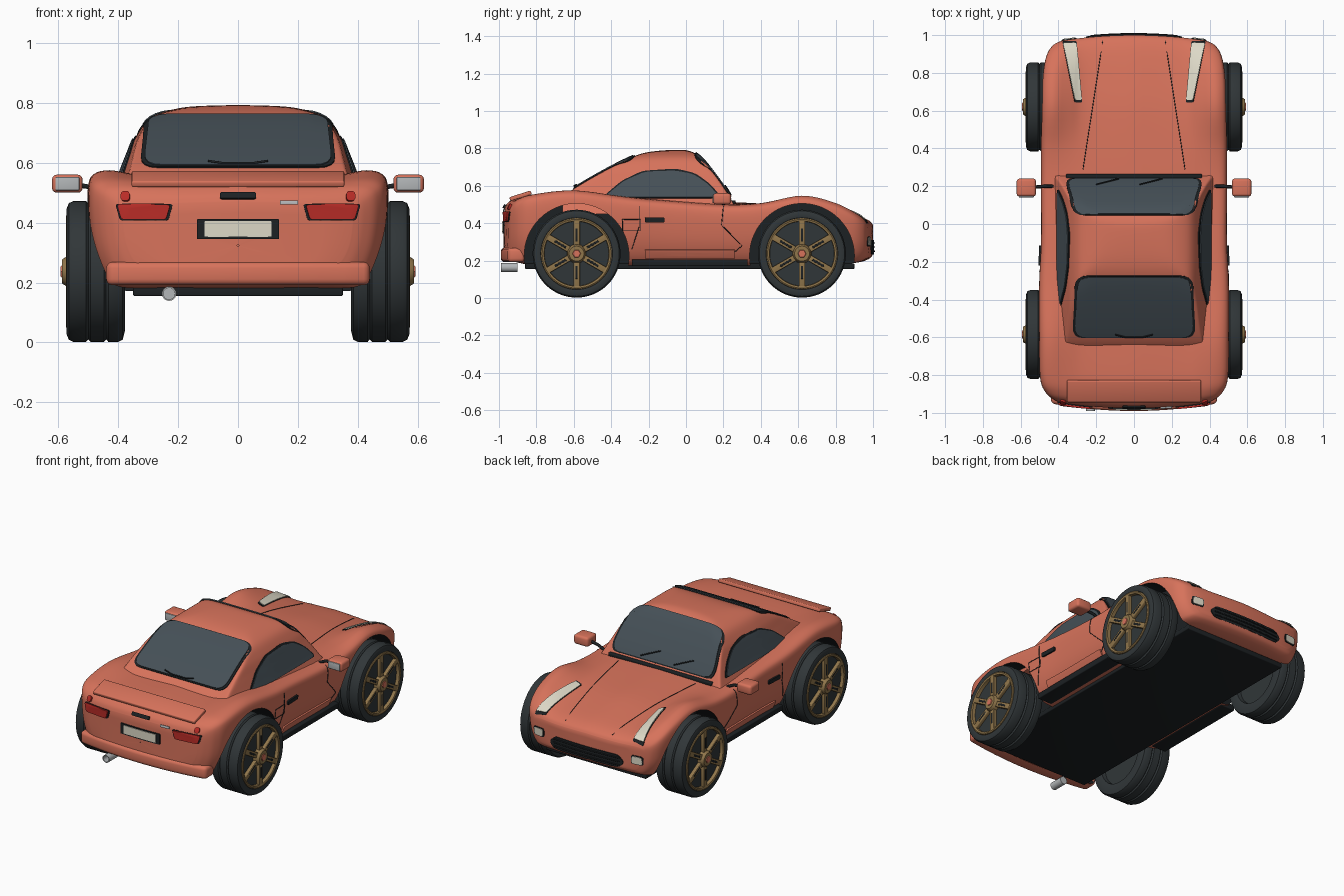
import bpy, bmesh, math
from mathutils import Vector, Matrix
from mathutils.bvhtree import BVHTree

if "Cube" in bpy.data.objects:
    bpy.data.objects.remove(bpy.data.objects["Cube"])


def material(name, r, g, b):
    m = bpy.data.materials.new(name)
    m.diffuse_color = (r, g, b, 1)
    m.use_nodes = True
    m.node_tree.nodes["Principled BSDF"].inputs["Base Color"].default_value = m.diffuse_color
    return m


PAINT = material("paint", .68, .17, .105)
GLASS = material("glass", .06, .08, .095)
BLACK = material("black", .012, .015, .017)
RUBBER = material("rubber", .03, .037, .04)
GOLD = material("gold", .28, .18, .07)
CREAM = material("cream", .72, .69, .57)
RED = material("red", .48, .025, .02)
SILVER = material("silver", .45, .47, .48)


def make(name, verts, faces, mat):
    me = bpy.data.meshes.new(name)
    me.from_pydata([tuple(v) for v in verts], [], faces)
    bm = bmesh.new()
    bm.from_mesh(me)
    bmesh.ops.remove_doubles(bm, verts=bm.verts, dist=1e-5)
    bmesh.ops.recalc_face_normals(bm, faces=bm.faces)
    bm.to_mesh(me)
    bm.free()
    me.materials.append(mat)
    ob = bpy.data.objects.new(name, me)
    bpy.context.collection.objects.link(ob)
    return ob


def spline(pts, n):
    """Catmull-Rom curve through points of any dimension"""
    p = [Vector(q) for q in [pts[0], *pts, pts[-1]]]
    out = []
    for i in range(1, len(p) - 2):
        a, b, c, d = p[i - 1:i + 3]
        for k in range(n):
            t = k / n
            out.append(.5 * (2 * b + (c - a) * t + (2 * a - 5 * b + 4 * c - d) * t * t
                             + (3 * b - a - 3 * c + d) * t ** 3))
    return out + [p[-1]]


def loft(name, sections, mat, bow=0):
    """sections: (y, half outline from bottom to top); returns object and ray tree"""
    rings = [(y, h + [Vector((-q.x, q.y)) for q in reversed(h)]) for y, h in sections]

    def caps(y, ring):
        mid = Vector((0, (ring[0].y + ring[-1].y + max(q.y for q in ring)) / 3))
        return [(y, [mid + (q - mid) * s for q in ring]) for s in (.01, .25, .5, .75)]
    rings = caps(*rings[0]) + rings + caps(*rings[-1])[::-1]
    m = len(rings[0][1])
    verts = [Vector((q.x, y - math.copysign(bow * (q.x / .5) ** 2 * abs(y) ** 6, y), q.y))
             for y, ring in rings for q in ring]
    faces = [(i * m + j, i * m + (j + 1) % m, (i + 1) * m + (j + 1) % m, (i + 1) * m + j)
             for i in range(len(rings) - 1) for j in range(m)]
    return make(name, verts, faces, mat), BVHTree.FromPolygons(verts, faces)


RAYS = {"top": lambda u, v: ((u, v, 2), (0, 0, -1)), "side": lambda u, v: ((2, u, v), (-1, 0, 0)),
        "rear": lambda u, v: ((u, -2, v), (0, 1, 0)), "front": lambda u, v: ((u, 2, v), (0, -1, 0))}


def project(view, tree, p, off):
    o, d = RAYS[view](*p)
    hit, n, _, _ = tree.ray_cast(Vector(o), Vector(d))
    if hit is None:
        return None
    return hit + (n if n.dot(Vector(d)) < 0 else -n) * off


def decal(name, pts, view, tree, mat, off=.006, r=.02, grow=0, both=False):
    """rounded polygon wrapped onto a surface as a thin raised panel"""
    pts = [Vector(p) for p in pts]
    c = sum(pts, Vector((0, 0))) / len(pts)
    pts = [p + (p - c).normalized() * grow for p in pts]
    corners = []
    for i, p in enumerate(pts):
        a, b = pts[i - 1] - p, pts[(i + 1) % len(pts)] - p
        s, e = (p + d.normalized() * min(r, d.length * .48) for d in (a, b))
        corners += [s * (1 - t) ** 2 + p * 2 * t * (1 - t) + e * t * t for t in (0, .25, .5, .75, 1)]
    loop = []
    for a, b in zip(corners, corners[1:] + corners[:1]):
        n = max(1, int((b - a).length / .03))
        loop += [a.lerp(b, k / n) for k in range(n)]
    n, rings = len(loop), [(k / 10, off) for k in range(11)] + [(1, -.004)]
    verts = [project(view, tree, c + (p - c) * s, o) for s, o in rings for p in loop]
    faces = [(i * n + j, i * n + (j + 1) % n, (i + 1) * n + (j + 1) % n, (i + 1) * n + j)
             for i in range(len(rings) - 1) for j in range(n)]
    faces = [f for f in faces if all(verts[k] is not None for k in f)]
    verts = [v if v is not None else Vector() for v in verts]
    for s, side in ((1, "_right"), (-1, "_left")) if both else ((1, ""),):
        make(name + side, [(v.x * s, v.y, v.z) for v in verts], faces, mat)


def tube(name, pts, rad, mat=BLACK):
    cu = bpy.data.curves.new(name, 'CURVE')
    cu.dimensions, cu.bevel_depth, cu.bevel_resolution, cu.use_fill_caps = '3D', rad, 1, True
    sp = cu.splines.new('POLY')
    sp.points.add(len(pts) - 1)
    for q, p in zip(sp.points, pts):
        q.co = (*p, 1)
    cu.materials.append(mat)
    bpy.context.collection.objects.link(bpy.data.objects.new(name, cu))


def seam(name, pts, view, tree, rad=.002, off=.001, both=False):
    line = [Vector(a).lerp(Vector(b), k / 8) for a, b in zip(pts, pts[1:]) for k in range(9)]
    line = [p for p in (project(view, tree, q, off) for q in line) if p is not None]
    for s in (1, -1) if both else (1,):
        tube(name, [(p.x * s, p.y, p.z) for p in line], rad)


def lathe(name, prof, loc, mat, s=1, axis="x", seg=48):
    n, verts = len(prof), []
    for k in range(seg):
        c, d = math.cos(2 * math.pi * k / seg), math.sin(2 * math.pi * k / seg)
        verts += [Vector((a * s, r * c, r * d) if axis == "x" else (r * c, a, r * d)) + Vector(loc)
                  for a, r in prof]
    faces = [(k * n + i, k * n + i + 1, (k + 1) % seg * n + i + 1, (k + 1) % seg * n + i)
             for k in range(seg) for i in range(n - 1)]
    return make(name, verts, faces, mat)


def box(name, loc, size, mat, bevel=.005, rot=0, bow=0):
    bm = bmesh.new()
    bmesh.ops.create_cube(bm, size=1, matrix=Matrix.Diagonal((*size, 1)))
    bmesh.ops.bevel(bm, geom=bm.edges[:], offset=bevel, segments=3, affect='EDGES', profile=.5)
    if bow:
        bmesh.ops.subdivide_edges(bm, edges=[e for e in bm.edges if e.calc_length() > size[0] * .6], cuts=12)
        for v in bm.verts:
            v.co.y += bow * (2 * v.co.x / size[0]) ** 2
    bm.transform(Matrix.Translation(loc) @ Matrix.Rotation(rot, 4, 'X'))
    me = bpy.data.meshes.new(name)
    bm.to_mesh(me)
    bm.free()
    me.materials.append(mat)
    bpy.context.collection.objects.link(bpy.data.objects.new(name, me))


# Body shell: y, half width, centre height, fender height, bottom height
stations = [(-.975, .38, .465, .455, .25), (-.96, .42, .495, .49, .22), (-.92, .465, .525, .525, .195),
            (-.83, .495, .545, .553, .18), (-.6, .5, .55, .575, .175), (-.32, .5, .54, .54, .175),
            (-.1, .49, .525, .52, .175), (.2, .49, .51, .5, .175), (.4, .49, .5, .507, .175),
            (.62, .487, .485, .546, .175), (.8, .48, .457, .51, .18), (.92, .46, .432, .457, .19),
            (.98, .425, .408, .415, .21), (1, .38, .385, .385, .235)]
sections = []
for y, w, zc, zf, zb in spline(stations, 6):
    h = zf - zb
    half = [(0, zb), (.5 * w, zb), (.8 * w, zb), (.9 * w, zb + .1 * h), (.97 * w, zb + .35 * h),
            (w, zb + .65 * h), (w, zb + .88 * h), (.96 * w, zb + .97 * h), (.86 * w, zf),
            (.7 * w, (zf + zc) / 2), (.5 * w, zc), (0, zc + .005)]
    sections.append((y, spline(half, 4)))
body, BODY = loft("body", sections, PAINT, bow=.05)

# Wheel arches cut out of the body
AXLES = (("rear", -.585), ("front", .62))
for end, y in AXLES:
    for s in (1, -1):
        cut = lathe("arch_cutter", [(.345, 0), (.345, .28), (.75, .28), (.75, 0)], (0, y, .225), BLACK, s, seg=64)
        cut.hide_render = True
        cut.hide_set(True)
        mod = body.modifiers.new("arch", 'BOOLEAN')
        mod.operation, mod.object, mod.solver, mod.material_mode = 'DIFFERENCE', cut, 'EXACT', 'TRANSFER'
mesh = bpy.data.meshes.new_from_object(body.evaluated_get(bpy.context.evaluated_depsgraph_get()))
body.modifiers.clear()
body.data = mesh
for ob in [o for o in bpy.data.objects if o.name.startswith("arch_cutter")]:
    bpy.data.objects.remove(ob)

# Cabin: front outline clipped softly by the side profile
outline = spline([(.44, .45), (.4, .54), (.368, .62), (.338, .69), (.29, .75), (.2, .784), (.1, .796), (0, .8)], 7)
side = [(-.66, .53, .93), (-.6, .58, .94), (-.45, .668, .97), (-.3, .745, .99), (-.2, .778, 1), (-.05, .793, 1),
        (.02, .784, 1), (.08, .745, 1), (.15, .66, 1), (.21, .575, 1), (.26, .49, 1)]
sections = [(y, [Vector((q.x * s, .5 * (q.y + z + .004 - math.hypot(q.y - z - .004, .012)))) for q in outline])
            for y, z, s in spline(side, 7)]
cabin, CABIN = loft("cabin", sections, PAINT)

# Windows with dark frames
rear_glass = [(-.315, -.595), (.315, -.595), (.295, -.28), (-.295, -.28)]
windshield = [(-.355, .236), (.355, .236), (.3, .05), (-.3, .05)]
side_glass = [(-.44, .535), (-.33, .625), (-.22, .672), (-.06, .678), (.04, .66), (.12, .605), (.18, .535)]
for name, poly, view, r, both in (("rear_window", rear_glass, "top", .06, False),
                                  ("windshield", windshield, "top", .05, False),
                                  ("side_window", side_glass, "side", .03, True)):
    decal(name + "_frame", poly, view, CABIN, BLACK, .005, r, .014, both)
    decal(name, poly, view, CABIN, GLASS, .009, r, 0, both)
seam("wiper", [(-.2, .2), (-.08, .23)], "top", CABIN, .004, .012)
seam("wiper", [(.03, .2), (.15, .23)], "top", CABIN, .004, .012)
seam("rear_wiper", [(-.1, -.58), (-.05, -.592), (.05, -.592), (.1, -.58)], "top", CABIN, .004, .012)
box("cowl", (0, .25, .512), (.72, .03, .02), BLACK)


def rect(u0, u1, v0, v1):
    return [(u0, v0), (u1, v0), (u1, v1), (u0, v1)]


# Front end: headlights, grille, fog lights, hood lines
lamp = [(.305, .955), (.375, .955), (.315, .655), (.278, .655)]
decal("headlight_frame", lamp, "top", BODY, BLACK, .004, .01, .012, True)
decal("headlight", lamp, "top", BODY, CREAM, .008, .01, 0, True)
decal("grille", [(-.23, .235), (.23, .235), (.26, .272), (.22, .31), (-.22, .31), (-.26, .272)], "front", BODY, BLACK)
for z in (.25, .272, .294):
    seam("grille_bar", [(-.23, z), (.23, z)], "front", BODY, .004, .007)
decal("fog_light_frame", rect(.31, .375, .28, .325), "front", BODY, BLACK, .004, .015, .008, True)
decal("fog_light", rect(.31, .375, .28, .325), "front", BODY, CREAM, .008, .015, 0, True)
seam("hood_line", [(.165, .97), (.27, .29)], "top", BODY, both=True)

# Rear end: lamps, plate, handle, bumper, spoiler, exhaust
tail = [(.24, .41), (.385, .41), (.4, .46), (.225, .46)]
decal("tail_light_frame", tail, "rear", BODY, BLACK, .005, .01, .008, True)
decal("tail_light", tail, "rear", BODY, RED, .014, .01, 0, True)
decal("round_lamp", rect(.36, .39, .47, .5), "rear", BODY, RED, .012, .015, 0, True)
decal("plate_frame", rect(-.137, .137, .345, .412), "rear", BODY, BLACK, .006, .004)
decal("plate", rect(-.112, .112, .353, .405), "rear", BODY, CREAM, .01, .004)
decal("trunk_handle", rect(-.06, .06, .478, .496), "rear", BODY, BLACK, .01, .006)
decal("trunk_trim", rect(.14, .2, .46, .472), "rear", BODY, SILVER, .008, .003)
box("rear_bumper", (0, -.945, .23), (.88, .09, .077), PAINT, .02, bow=.04)
box("spoiler", (0, -.885, .546), (.71, .12, .022), PAINT, .006, rot=.31)
for x in (-.25, .25):
    box("spoiler_mount", (x, -.87, .54), (.02, .04, .03), PAINT)
lathe("exhaust", [(-.9, 0), (-.9, .024), (-.99, .024), (-.99, .019), (-.93, .019), (-.93, 0)],
      (-.23, 0, .163), SILVER, axis="y", seg=24)

# Flanks and underside
decal("door_handle", rect(-.22, -.115, .405, .43), "side", BODY, BLACK, .01, .006, 0, True)
decal("sill_panel", rect(-.22, .26, .212, .26), "side", BODY, PAINT, .009, .008, 0, True)
seam("door_line", [(.2, .49), (.19, .39), (.3, .28), (.22, .21)], "side", BODY, both=True)
seam("door_rear_line", [(-.25, .49), (-.25, .38), (-.29, .26)], "side", BODY, both=True)
flap = rect(-.34, -.245, .36, .42)
seam("fuel_flap_line", flap + flap[:1], "side", BODY)
box("floor", (0, .02, .17), (.7, 1.76, .03), BLACK)
for s in (1, -1):
    box("sill", (.425 * s, .02, .188), (.1, .62, .036), BLACK)
    # Mirrors
    box("mirror", (.57 * s, .193, .53), (.102, .095, .06), PAINT, .015)
    box("mirror_glass", (.57 * s, .145, .53), (.08, .008, .044), SILVER, .003)
    tube("mirror_stalk", [(.43 * s, .2, .495), (.47 * s, .2, .515), (.53 * s, .195, .525)], .009)

# Wheels
tyre = [(.41, 0), (.41, .16), (.385, .165), (.378, .2), (.385, .228), (.4, .235), (.433, .235), (.44, .227),
        (.447, .235), (.493, .235), (.5, .227), (.507, .235), (.55, .235), (.565, .228), (.572, .21),
        (.568, .192), (.552, .188), (.552, 0)]
for end, y in AXLES:
    for s, sd in ((1, "right"), (-1, "left")):
        tag, loc = f"{end}_{sd}_", Vector((0, y, .237))
        lathe(tag + "tyre", tyre, loc, RUBBER, s, seg=64)
        lathe(tag + "rim", [(.55, .192), (.572, .19), (.575, .184), (.572, .174), (.55, .172)], loc, GOLD, s)
        lathe(tag + "hub", [(.55, .052), (.575, .048), (.588, .04), (.588, 0)], loc, GOLD, s, seg=32)
        lathe(tag + "hub_cap", [(.586, .024), (.592, .02), (.592, 0)], loc, PAINT, s, seg=6)
        for k in range(6):
            a = math.radians(60 * k)
            d = Vector((0, -math.sin(a), math.cos(a)))
            box(tag + "spoke", loc + d * .11 + Vector((.56 * s, 0, 0)), (.024, .034, .14), GOLD, .004, rot=a)
            box(tag + "spoke_slot", loc + d * .1 + Vector((.57 * s, 0, 0)), (.006, .012, .07), BLACK, .002, rot=a)

# Smooth shading with sharp edges kept
for ob in bpy.data.objects:
    ob.select_set(ob.type == 'MESH')
bpy.context.view_layer.objects.active = body
bpy.ops.object.shade_smooth_by_angle(angle=math.radians(35))
